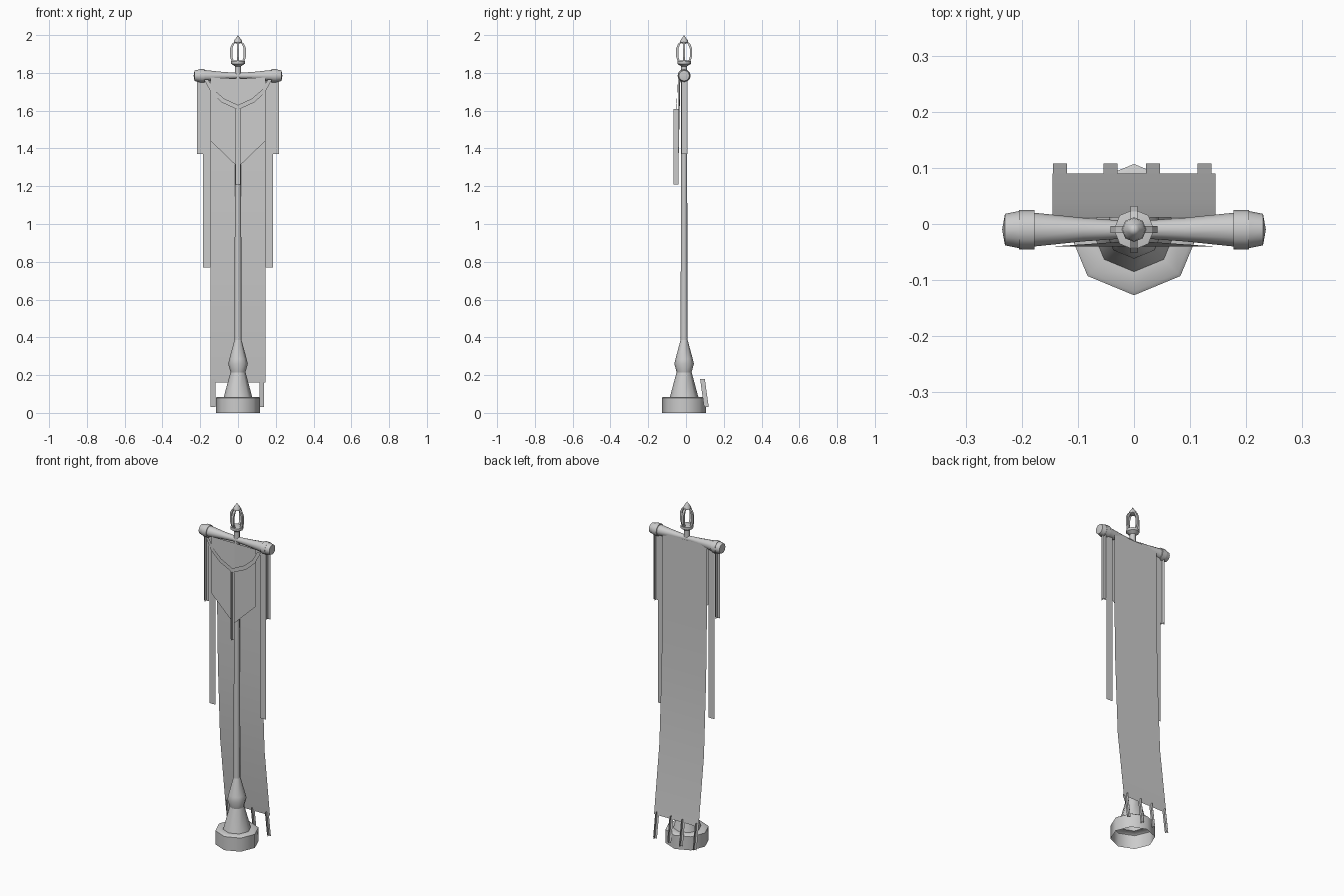
import bpy, bmesh, math
from mathutils import Vector

cube = bpy.data.objects.get("Cube")
if cube:
    bpy.data.objects.remove(cube, do_unlink=True)

grey = bpy.data.materials.new("plain_grey")
grey.use_nodes = True
COLOUR = (0.6, 0.6, 0.6, 1)
grey.diffuse_color = COLOUR
grey.node_tree.nodes["Principled BSDF"].inputs["Base Color"].default_value = COLOUR

POLE_Y = -0.01
BAR_Z = 1.785


def make(name, verts, faces, smooth=False):
    mesh = bpy.data.meshes.new(name)
    mesh.from_pydata(verts, [], faces)
    mesh.materials.append(grey)
    obj = bpy.data.objects.new(name, mesh)
    bpy.context.collection.objects.link(obj)
    bm = bmesh.new()
    bm.from_mesh(mesh)
    bmesh.ops.remove_doubles(bm, verts=bm.verts, dist=0.0002)
    bmesh.ops.recalc_face_normals(bm, faces=bm.faces)
    bm.to_mesh(mesh)
    bm.free()
    if smooth:
        bpy.ops.object.select_all(action="DESELECT")
        obj.select_set(True)
        bpy.context.view_layer.objects.active = obj
        bpy.ops.object.shade_smooth_by_angle(angle=math.radians(50))
    return obj


def lathe(name, profile, sides=8, along_x=False):
    """Turn (radius, distance) pairs around the pole, or around the crossbar."""
    verts = []
    for r, d in profile:
        for i in range(sides):
            a = math.tau * i / sides
            u, v = r * math.cos(a), r * math.sin(a)
            verts.append((d, POLE_Y + u, BAR_Z + v) if along_x else (u, POLE_Y + v, d))
    faces = [(j * sides + i, j * sides + (i + 1) % sides,
              (j + 1) * sides + (i + 1) % sides, (j + 1) * sides + i)
             for j in range(len(profile) - 1) for i in range(sides)]
    return make(name, verts, faces, True)


def strip(name, left, right, smooth=False):
    """Cloth spanning two matching edge lines."""
    n = len(left)
    faces = [(i, i + 1, n + i + 1, n + i) for i in range(n - 1)]
    return make(name, list(left) + list(right), faces, smooth)


def tassel(name, top, bottom, width):
    """Two crossed cards running from top to bottom."""
    top, bottom = Vector(top), Vector(bottom)
    verts = []
    for side in (Vector((width / 2, 0, 0)), Vector((0, width / 2, 0))):
        verts += [top - side, top + side, bottom + side, bottom - side]
    return make(name, verts, [(0, 1, 2, 3), (4, 5, 6, 7)])


# Stand: hollow base, flared foot, bulb and long pole
lathe("base", [(0.117, 0), (0.117, 0.08), (0.11, 0.085), (0.075, 0.085)])
lathe("foot", [(0.075, 0.085), (0.04, 0.215)])
lathe("bulb", [(0.038, 0.21), (0.052, 0.26), (0.046, 0.285), (0.019, 0.385)])
lathe("pole", [(0.019, 0.38), (0.016, 1.3), (0.016, 1.84)])

# Crossbar, waisted in the middle, with a band and cap at each end
half = [(0, 0.235), (0.028, 0.23), (0.033, 0.205), (0.035, 0.205),
        (0.035, 0.177), (0.03, 0.177), (0.021, 0.09), (0.016, 0.02)]
lathe("crossbar", half + [(r, -x) for r, x in reversed(half)], 12, True)

# Finial: collar, four-pronged cage, pointed tip
lathe("finial_collar", [(0.016, 1.835), (0.036, 1.848), (0.036, 1.862), (0, 1.868)])
lathe("finial_tip", [(0, 1.952), (0.022, 1.96), (0.02, 1.972), (0.01, 1.985), (0, 2.0)])
arch = [(0.026, 1.855), (0.036, 1.885), (0.036, 1.93), (0.026, 1.954), (0.01, 1.966)]
for k in range(4):
    c, s = math.cos(k * math.pi / 2), math.sin(k * math.pi / 2)
    verts = []
    for r, z in arch:
        for dr, w in ((-0.006, -0.006), (0.006, -0.006), (0.006, 0.006), (-0.006, 0.006)):
            verts.append(((r + dr) * c - w * s, POLE_Y + (r + dr) * s + w * c, z))
    faces = [(j * 4 + i, j * 4 + (i + 1) % 4, j * 4 + 4 + (i + 1) % 4, j * 4 + 4 + i)
             for j in range(len(arch) - 1) for i in range(4)]
    make(f"finial_prong_{k + 1}", verts, faces + [(0, 1, 2, 3), (16, 17, 18, 19)])

# Long back banner, drifting backwards towards the bottom
drape = [(0.012, 1.785), (0.014, 1.3), (0.02, 1.0), (0.04, 0.56), (0.09, 0.16)]
strip("back_banner", [(-0.145, y, z) for y, z in drape],
      [(0.145, y, z) for y, z in drape], True)
for i, x in enumerate((-0.132, -0.042, 0.034, 0.126)):
    tassel(f"banner_tassel_{i + 1}", (x, 0.087, 0.18), (x, 0.108, 0.03), 0.025)

# Pointed front pennant
make("front_pennant",
     [(-0.145, -0.04, 1.775), (0, -0.03, 1.77), (0.145, -0.04, 1.775),
      (0.145, -0.04, 1.44), (0, -0.04, 1.30), (-0.145, -0.04, 1.44)],
     [(0, 1, 4, 5), (1, 2, 3, 4)])

# Swag hanging across the pennant
outer = [(0.18, 1.765), (0.142, 1.695), (0.085, 1.643), (0, 1.605)]
inner = [(0.158, 1.765), (0.125, 1.708), (0.075, 1.665), (0, 1.63)]


def swag_edge(edge):
    full = [(-x, z) for x, z in edge] + [(x, z) for x, z in reversed(edge[:-1])]
    return [(x, -0.052 + 0.04 * abs(x), z) for x, z in full]


strip("swag", swag_edge(outer), swag_edge(inner))
tassel("front_tassel", (0, -0.052, 1.61), (0, -0.052, 1.21), 0.026)

# Side ribbons and side tassels
for side, sx in (("left", 1), ("right", -1)):
    strip(f"{side}_ribbon", [(sx * 0.145, -0.003, z) for z in (1.77, 0.77)],
          [(sx * 0.185, -0.003, z) for z in (1.77, 0.77)])
    tassel(f"{side}_tassel", (sx * 0.2, -0.008, 1.77), (sx * 0.2, -0.008, 1.37), 0.034)
